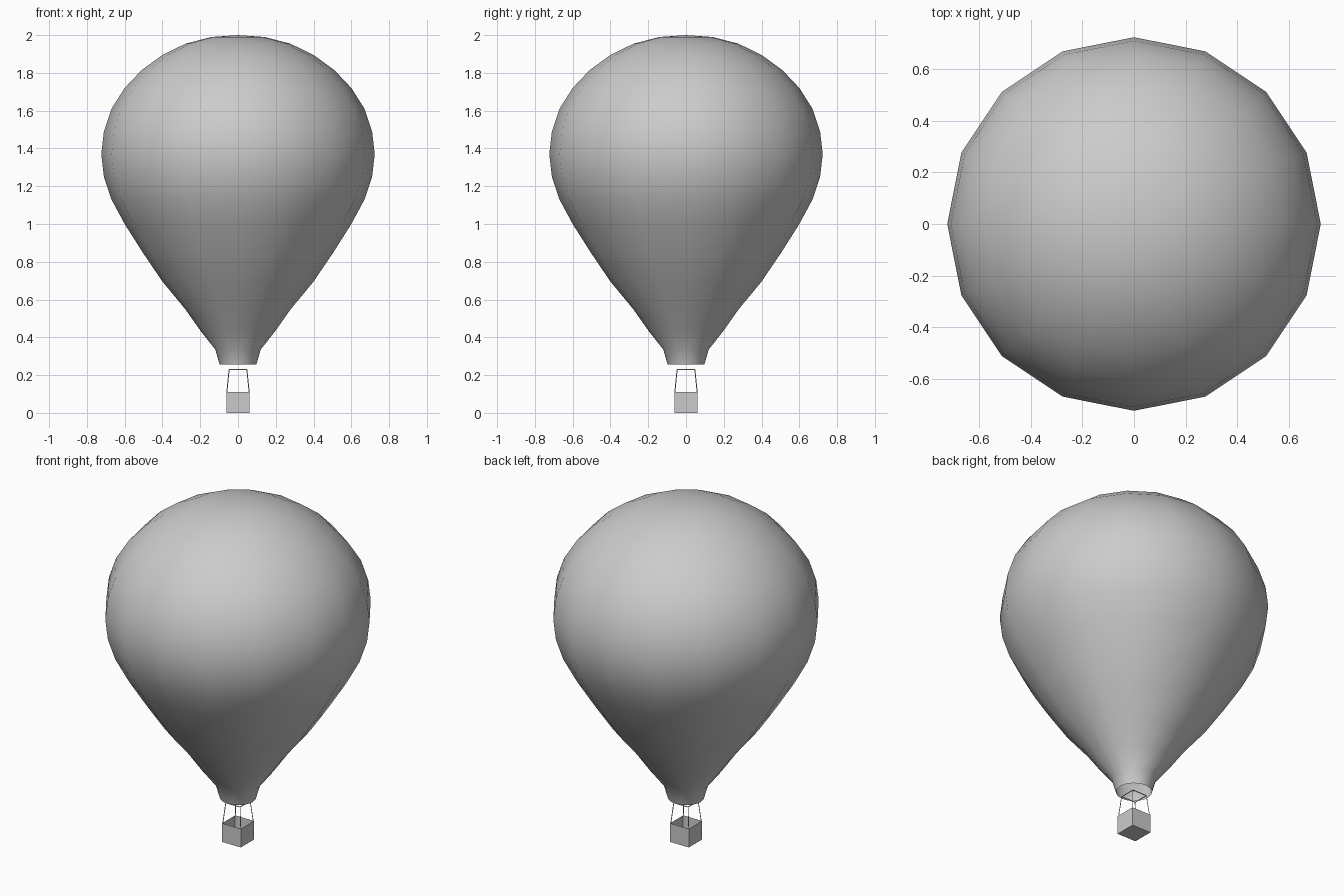
import bpy, bmesh, math
from mathutils import Vector

if "Cube" in bpy.data.objects:
    bpy.data.objects.remove(bpy.data.objects["Cube"])

grey = bpy.data.materials.new("light grey")
grey.diffuse_color = (0.6, 0.6, 0.6, 1)
grey.use_nodes = True
grey.node_tree.nodes["Principled BSDF"].inputs["Base Color"].default_value = grey.diffuse_color


def finish(name, bm):
    me = bpy.data.meshes.new(name)
    bm.to_mesh(me)
    bm.free()
    me.materials.append(grey)
    ob = bpy.data.objects.new(name, me)
    bpy.context.collection.objects.link(ob)
    return ob


def strut(bm, a, b, r):
    # thin square bar between two points
    a, b = Vector(a), Vector(b)
    q = (b - a).to_track_quat('Z', 'Y')
    rings = []
    for p in (a, b):
        rings.append([bm.verts.new(p + q @ Vector((r * math.cos(t), r * math.sin(t), 0)))
                      for t in (math.pi / 4 + k * math.pi / 2 for k in range(4))])
    for k in range(4):
        j = (k + 1) % 4
        bm.faces.new((rings[0][k], rings[0][j], rings[1][j], rings[1][k]))
    bm.faces.new(rings[0][::-1])
    bm.faces.new(rings[1])


# Envelope: 16-sided smooth lathe, open at the mouth
profile = [(.097, .255), (.12, .335), (.195, .43), (.28, .55), (.40, .695), (.505, .85),
           (.60, 1.0), (.67, 1.13), (.71, 1.25), (.724, 1.37), (.71, 1.49), (.67, 1.61),
           (.60, 1.72), (.51, 1.815), (.40, 1.895), (.277, 1.955), (.141, 1.99)]
N = 16
bm = bmesh.new()
rings = [[bm.verts.new((r * math.cos(2 * math.pi * k / N), r * math.sin(2 * math.pi * k / N), z))
          for k in range(N)] for r, z in profile]
top = bm.verts.new((0, 0, 2))
for lo, hi in zip(rings, rings[1:]):
    for k in range(N):
        j = (k + 1) % N
        bm.faces.new((lo[k], lo[j], hi[j], hi[k]))
for k in range(N):
    bm.faces.new((rings[-1][k], rings[-1][(k + 1) % N], top))
for f in bm.faces:
    f.smooth = True
finish("envelope", bm)

# Basket: open-topped box with thin walls
bm = bmesh.new()
bmesh.ops.create_cube(bm, size=1)
for v in bm.verts:
    v.co = Vector((v.co.x * .124, v.co.y * .124, (v.co.z + .5) * .11))
lid = [f for f in bm.faces if f.normal.z > .9]
bmesh.ops.inset_region(bm, faces=lid, thickness=.003)
for v in lid[0].verts:
    v.co.z = .004
finish("basket", bm)

# Ropes from the basket corners up to a square load frame
corners = [(1, 1), (-1, 1), (-1, -1), (1, -1)]
bm = bmesh.new()
for sx, sy in corners:
    strut(bm, (sx * .059, sy * .059, .108), (sx * .047, sy * .047, .23), .0025)
finish("ropes", bm)

bm = bmesh.new()
for k in range(4):
    a, b = corners[k], corners[(k + 1) % 4]
    strut(bm, (a[0] * .047, a[1] * .047, .23), (b[0] * .047, b[1] * .047, .23), .0025)
finish("load_frame", bm)
